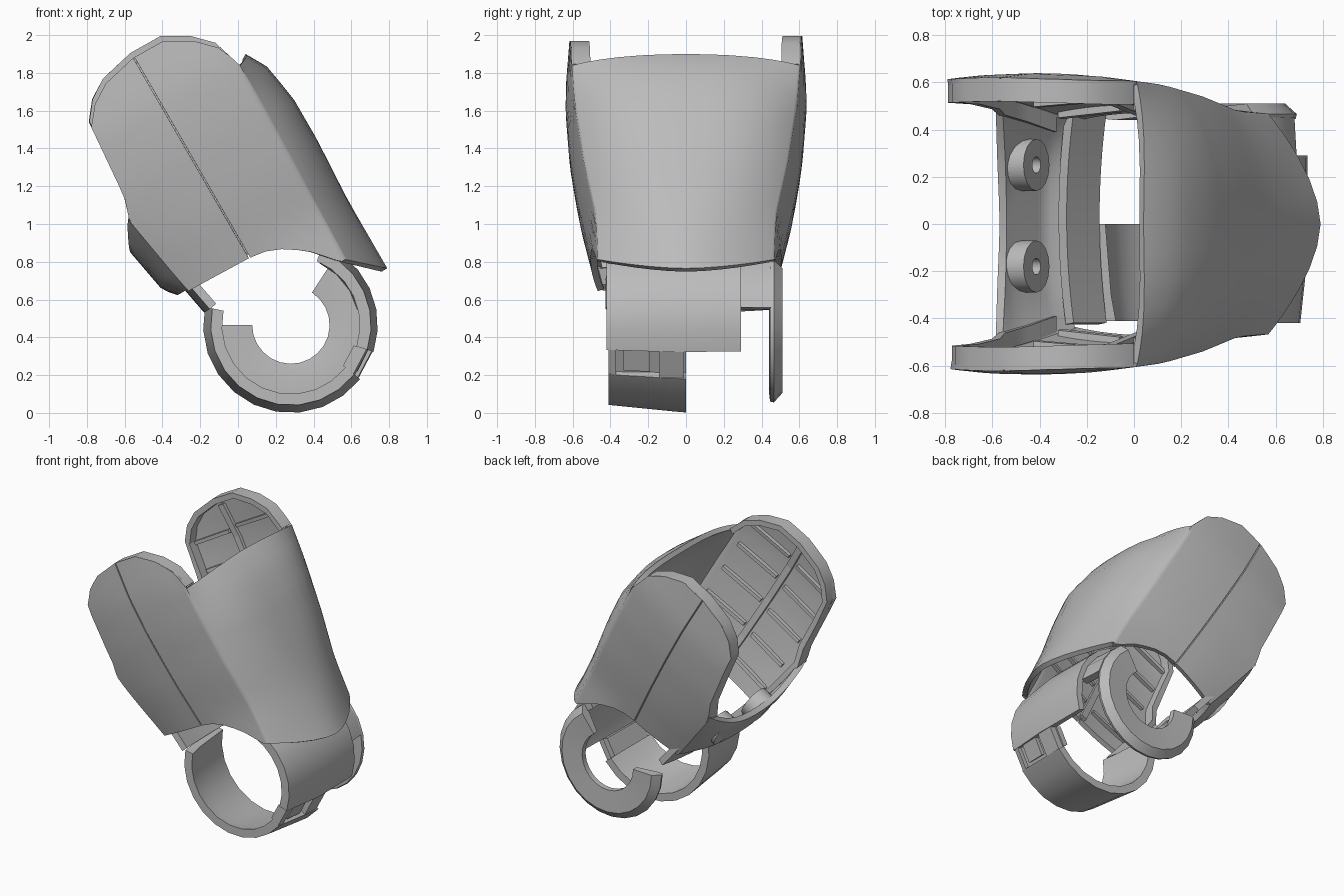
import bpy, bmesh, math
from mathutils import Vector

if "Cube" in bpy.data.objects:
    bpy.data.objects.remove(bpy.data.objects["Cube"])

grey = bpy.data.materials.new("grey plastic")
grey.diffuse_color = (0.50, 0.50, 0.50, 1)
grey.use_nodes = True
grey.node_tree.nodes["Principled BSDF"].inputs["Base Color"].default_value = grey.diffuse_color


def P(p, s, y):
    """Limb frame: s runs down the slanted axis, p runs across it."""
    return Vector((0.866 * p + 0.5 * s, y, 0.5 * p - 0.866 * s))


def tab(table, v):
    """Piecewise linear lookup."""
    if v <= table[0][0]:
        return table[0][1]
    for (a, b), (c, d) in zip(table, table[1:]):
        if v <= c:
            return b + (d - b) * (v - a) / (c - a)
    return table[-1][1]


def lerp(a, b, t):
    return a + (b - a) * t


def make(name, verts, faces, thick=0, angle=30):
    me = bpy.data.meshes.new(name)
    me.from_pydata(verts, [], faces)
    me.materials.append(grey)
    ob = bpy.data.objects.new(name, me)
    bpy.context.collection.objects.link(ob)
    bm = bmesh.new()
    bm.from_mesh(me)
    bmesh.ops.recalc_face_normals(bm, faces=bm.faces)
    if thick:  # open sheets face away from the limb axis
        mid = P(0.5, -1.1, 0)
        if sum((f.calc_center_median() - mid).dot(f.normal) * f.calc_area() for f in bm.faces) < 0:
            bmesh.ops.reverse_faces(bm, faces=bm.faces)
    bm.to_mesh(me)
    bm.free()
    bpy.ops.object.select_all(action='DESELECT')
    ob.select_set(True)
    bpy.context.view_layer.objects.active = ob
    if thick:
        m = ob.modifiers.new("thickness", 'SOLIDIFY')
        m.thickness, m.offset = thick, -1
        bpy.ops.object.modifier_apply(modifier=m.name)
    bpy.ops.object.shade_smooth_by_angle(angle=math.radians(angle))
    return ob


def sheet(name, rows, thick, angle=30):
    n = len(rows[0])
    faces = [(i * n + j, i * n + j + 1, (i + 1) * n + j + 1, (i + 1) * n + j)
             for i in range(len(rows) - 1) for j in range(n - 1)]
    return make(name, [v for r in rows for v in r], faces, thick, angle)


def box(name, p0, p1, s0, s1, ya, yb):
    """Bar in the limb frame; ya, yb give its y faces as functions of (p, s)."""
    vs = [P(p, s, f(p, s)) for f in (ya, yb) for p, s in ((p0, s0), (p1, s0), (p1, s1), (p0, s1))]
    return make(name, vs, [(0, 1, 2, 3), (4, 5, 6, 7), (0, 1, 5, 4), (1, 2, 6, 5), (2, 3, 7, 6), (3, 0, 4, 7)])


def arc(name, a0, a1, prof, step=15):
    """Sweep a closed (radius, y) profile about the joint axis."""
    n, k = max(1, round((a1 - a0) / step)), len(prof)
    vs = []
    for i in range(n + 1):
        a = math.radians(lerp(a0, a1, i / n))
        vs += [(0.28 + r * math.cos(a), y, 0.465 + r * math.sin(a)) for r, y in prof]
    fs = [(i * k + j, i * k + (j + 1) % k, (i + 1) * k + (j + 1) % k, (i + 1) * k + j)
          for i in range(n) for j in range(k)]
    return make(name, vs, fs + [tuple(range(k)), tuple(range(n * k, n * k + k))])


# Shell outlines and contours in the limb frame
TOP = [(.09, -1.729), (.163, -1.823), (.266, -1.89), (.459, -1.935), (.642, -1.933),
       (.781, -1.853), (.876, -1.757), (.929, -1.588)]
BOT = [(.09, -.69), (.462, -.68), (.58, -.664), (.676, -.62), (.785, -.54), (.9, -.419)]
LEFT = [(-1.73, .086), (-1.29, .05), (-1.165, .01), (-.836, .067), (-.69, .095)]
CORNER = [(-1.588, .929), (-.419, .899)]
MIDDLE = [(-1.625, .985), (-1.53, 1.046), (-1.3, 1.086), (-1.04, 1.086), (-.69, 1.067), (-.27, 1.067)]
WIDTH = [(-1.93, .62), (-1.64, .64), (-1.35, .62), (-1.0, .57), (-.68, .505), (-.42, .495)]
BRIDGE = [(-1.2, -.06), (-1.02, -.069), (-.763, -.021), (-.70, .035)]
BOXY = [(-1.6, 2.6), (-1.3, 3.2), (-.9, 2.6), (-.4, 1.7)]
ROWS = 12


def Y(p, s):
    c = tab([(-1.2, .03), (-.7, .06)], s) if p < .463 else .03
    return tab(WIDTH, s) - c * ((p - .463) / .45) ** 2


def top(pn, side):
    return tab(TOP, pn) + (0.03 if side < 0 and pn < .9 else 0)


def panel_col(pa, pb, f, pn, side):
    """One column of a side panel running from the top rim to the bottom edge."""
    col = []
    for i in range(ROWS + 1):
        s = lerp(top(pn, side), tab(BOT, pn), i / ROWS)
        p = lerp(pa(s), pb(s), f)
        col.append(P(p, s, side * Y(p, s)))
    return col


def cover_col(b, side):
    """One column of the rounded cover; b is 1 at the corner, 0 in the middle."""
    a0, col = 1 - b ** 1.7, []
    for i in range(ROWS + 1):
        s = lerp(lerp(-1.588, -1.625, a0), lerp(-.419, -.2675, a0), i / ROWS)
        a = 1 - b ** tab(BOXY, s)
        pc = tab(CORNER, s)
        col.append(P(lerp(pc, tab(MIDDLE, s), a), s, side * b * Y(pc, s)))
    return col


# Outer shell: left halves of the side panels, then panels and cover in one piece
left, corner = (lambda s: tab(LEFT, s)), (lambda s: tab(CORNER, s))
wrap = []
for side in (-1, 1):
    label = "front" if side < 0 else "rear"
    sheet(label + "_side_panel",
          [panel_col(left, lambda s: .459, f, lerp(.09, .459, f), side)
           for f in (0, .1, .2, .35, .5, .65, .8, 1)], .035)
    half = [panel_col(lambda s: .467, corner, f, lerp(.467, .929, f), side)
            for f in (0, .2, .38, .55, .68, .8, .89, .95)]
    half += [cover_col(b, side) for b in (1, .98, .95, .91, .85, .75, .6, .4, .2)]
    wrap += half + [cover_col(0, 1)] if side < 0 else half[::-1]
sheet("shell_cover", wrap, .035, 50)

# Thick rim, seam backing and inner ribs of each side panel
for side in (-1, 1):
    label = "front" if side < 0 else "rear"
    line = [(tab(LEFT, s), s) for s in (-.8, -1.0, -1.165, -1.29, -1.5)]
    line += [(p, top(p, side)) for p, s in TOP[:-1]] + [(.925, -1.6)]
    cen = Vector((.5, -1.3))
    rows = []
    for p, s in line:
        q = Vector((p, s))
        n = q + (cen - q).normalized() * .04
        y = Y(p, s)
        rows.append([P(p, s, side * (y - .003)), P(p, s, side * (y - .1)),
                     P(n.x, n.y, side * (y - .1)), P(n.x, n.y, side * (y - .03))])
    sheet(label + "_panel_rim", rows, .006)
    ya = lambda p, s: side * (Y(p, s) - .02)
    yb = lambda p, s: side * (Y(p, s) - .06)
    cuts = [-1.875, -1.64, -1.35, -1.0, -.70]
    for s0, s1 in zip(cuts, cuts[1:]):
        box(label + "_seam_backing", .44, .486, s0, s1, ya, yb)
    for s in (-1.70, -1.5, -1.28, -1.06, -.85):
        box(label + "_rib", .12, .42, s, s + .025, ya, yb)
        box(label + "_rib", .50, .84, s - .02, s + .005, ya, yb)

# Bridge joining the two panels along the lower back, and its curved tongue
rows, lip = [], []
for j in range(-8, 9):
    b, col = j / 8, []
    for i in range(9):
        s = lerp(-1.19 + .17 * (1 - b * b), -.70, i / 8)
        p = tab(LEFT, s)
        col.append(P(lerp(tab(BRIDGE, s), p, abs(b) ** 3), s, b * (Y(p, s) - .005)))
    rows.append(col)
    lip.append([P(.105 - .035 * (1 - b * b) + .04 * k, -.76 + .21 * k, .03 + .455 * b) for k in (0, .5, 1)])
sheet("lower_bridge", rows, .04)
sheet("bridge_tongue", lip, .045)

# Screw bosses on the inside of the bridge
for yc in (.25, -.18):
    vs, fs = [], []
    for k in range(16):
        a = k * math.pi / 8
        for r, p in ((.11, -.03), (.11, .06), (.035, .06), (.035, -.03)):
            vs.append(P(p, -.93 + r * math.cos(a), yc + r * math.sin(a)))
        for j in range(4):
            m, j2 = (k + 1) % 16, (j + 1) % 4
            fs.append((k * 4 + j, k * 4 + j2, m * 4 + j2, m * 4 + j))
    make("screw_boss", vs, fs)

# Front joint band: lower tapered hoop, recessed catch, wide upper section
arc("lower_hoop", 168, 322, [(.425, -.41), (.46, -.06), (.465, 0), (.41, 0), (.385, -.30), (.365, -.41)])
arc("catch_recess", 322, 342, [(.40, -.40), (.41, 0), (.37, 0), (.36, -.40)])
arc("catch_side", 322, 342, [(.42, -.41), (.43, -.37), (.36, -.37), (.35, -.41)])
arc("catch_block", 325, 342, [(.42, -.33), (.43, -.19), (.37, -.19), (.37, -.33)])
arc("catch_screw_mount", 322, 342, [(.45, -.14), (.455, -.01), (.37, -.01), (.37, -.14)])
arc("upper_hoop", 342, 428, [(.425, -.42), (.46, -.10), (.455, .29), (.41, .29), (.385, -.30), (.365, -.42)])
arc("hoop_link", 373, 425, [(.42, .28), (.41, .45), (.36, .45), (.37, .28)])

# Rear joint plate, an open ring
arc("rear_ring", 180, 417, [(.205, .46), (.36, .44), (.405, .445), (.41, .465), (.36, .51), (.205, .50)])
